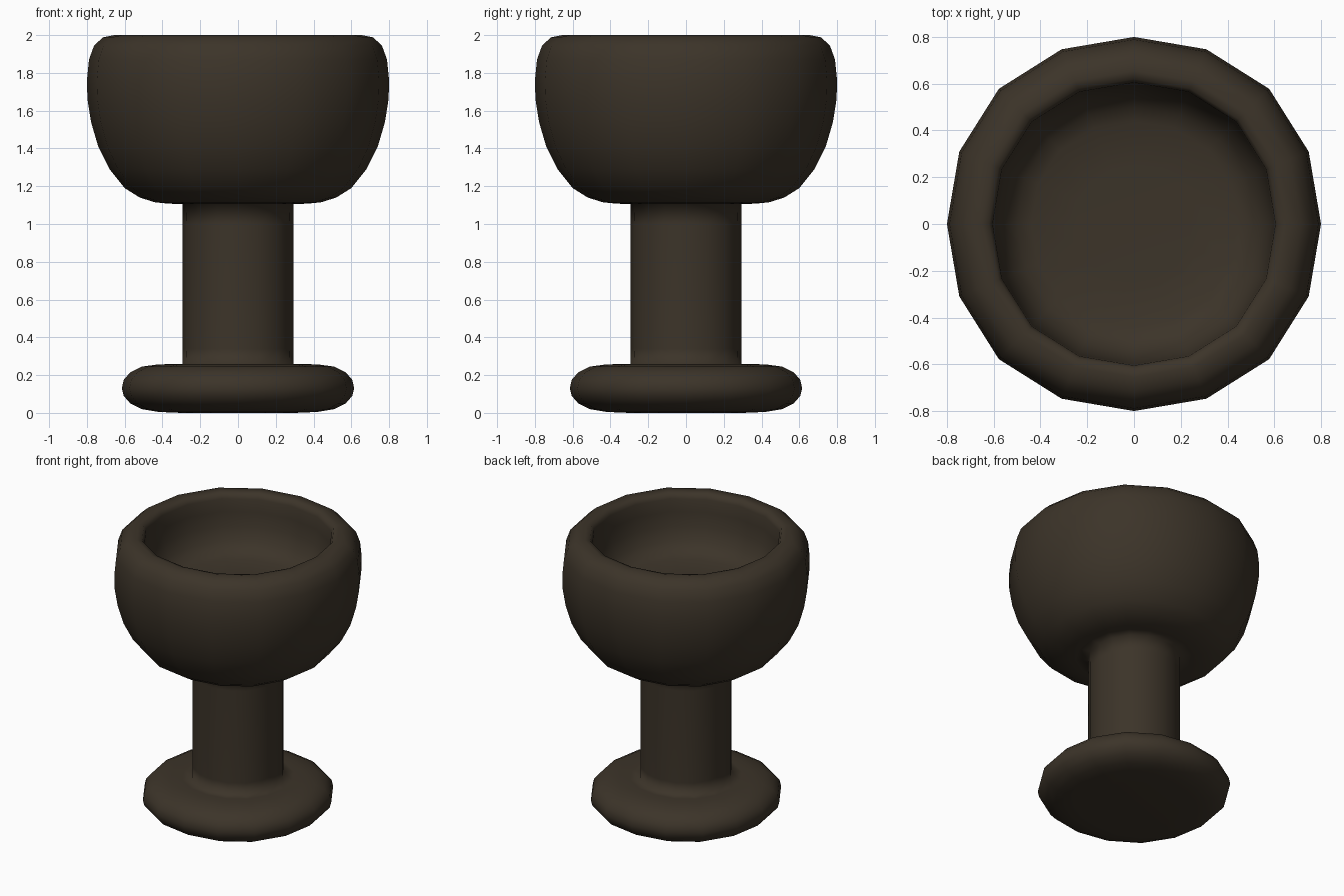
import bpy, bmesh, math

if "Cube" in bpy.data.objects:
    bpy.data.objects.remove(bpy.data.objects["Cube"])

SIDES = 16

# Dark brown material
mat = bpy.data.materials.new("dark_brown")
mat.diffuse_color = (0.045, 0.034, 0.022, 1.0)
mat.use_nodes = True
mat.node_tree.nodes["Principled BSDF"].inputs["Base Color"].default_value = mat.diffuse_color

# Profile (radius, height) from underside of foot up to the cup floor
foot = [(0.30, 0.0), (0.42, 0.005), (0.51, 0.02), (0.57, 0.05), (0.605, 0.09), (0.615, 0.13),
        (0.605, 0.175), (0.57, 0.215), (0.51, 0.245), (0.42, 0.257), (0.36, 0.258)]
stem = [(0.295, 0.26), (0.293, 0.34), (0.293, 0.68), (0.293, 1.0), (0.295, 1.105)]
bowl = [(0.37, 1.108), (0.44, 1.115), (0.52, 1.14), (0.60, 1.19), (0.68, 1.29), (0.74, 1.41),
        (0.778, 1.54), (0.797, 1.66), (0.80, 1.76), (0.789, 1.87), (0.762, 1.945),
        (0.715, 1.988), (0.655, 2.0), (0.62, 1.992), (0.605, 1.96)]
inside = [(0.60, 1.87), (0.585, 1.77), (0.55, 1.68), (0.50, 1.63), (0.44, 1.605), (0.25, 1.595)]


def lathe(name, profile, sides):
    """Revolve a profile; the ring is very slightly squarish, as on the model."""
    bm = bmesh.new()
    rings = []
    for r, z in profile:
        ring = []
        for i in range(sides):
            a = 2 * math.pi * i / sides
            k = r * (1 + 0.011 * (1 - math.cos(4 * a)))
            ring.append(bm.verts.new((k * math.cos(a), k * math.sin(a), z)))
        rings.append(ring)
    for lo, hi in zip(rings, rings[1:]):
        for i in range(sides):
            j = (i + 1) % sides
            bm.faces.new((lo[i], lo[j], hi[j], hi[i]))
    # Close the underside and the cup floor with fans
    for ring, z in ((rings[0][::-1], profile[0][1]), (rings[-1], profile[-1][1])):
        c = bm.verts.new((0, 0, z))
        for i in range(sides):
            bm.faces.new((ring[i], ring[(i + 1) % sides], c))
    for f in bm.faces:
        f.smooth = True
    me = bpy.data.meshes.new(name)
    bm.to_mesh(me)
    bm.free()
    me.materials.append(mat)
    ob = bpy.data.objects.new(name, me)
    bpy.context.collection.objects.link(ob)
    return ob


# The goblet: foot, stem and hollow bowl in one turned piece
lathe("goblet", foot + stem + bowl + inside, SIDES)
